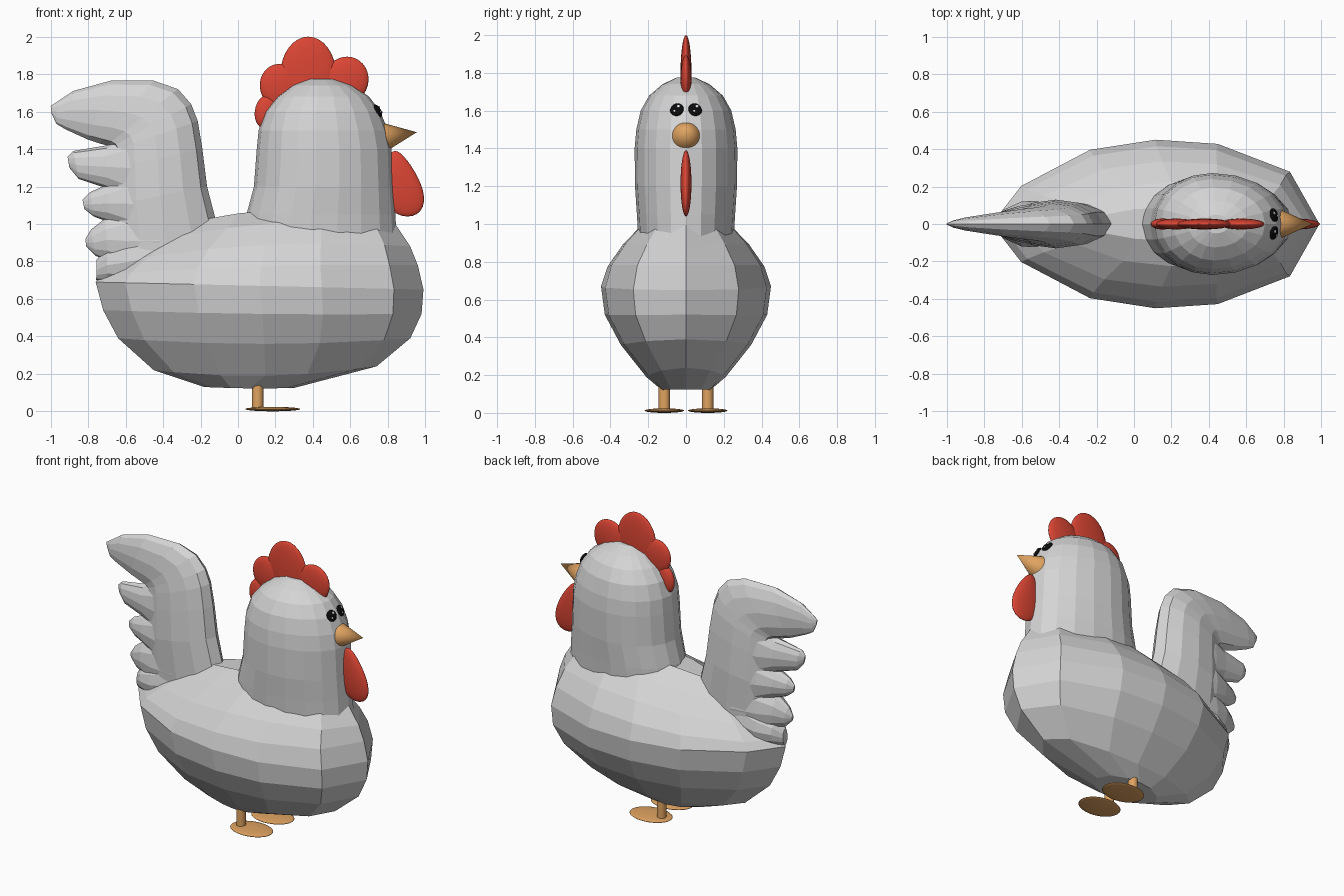
import bpy, bmesh, math
from mathutils import Matrix, Vector

if "Cube" in bpy.data.objects:
    bpy.data.objects.remove(bpy.data.objects["Cube"])


def material(name, rgb):
    m = bpy.data.materials.new(name)
    m.diffuse_color = (*rgb, 1)
    m.use_nodes = True
    m.node_tree.nodes["Principled BSDF"].inputs["Base Color"].default_value = m.diffuse_color
    return m


FEATHER = material("feather_grey", (0.66, 0.66, 0.66))
RED = material("comb_red", (0.71, 0.06, 0.034))
ORANGE = material("beak_orange", (0.75, 0.37, 0.12))
BLACK = material("eye_black", (0.003, 0.003, 0.003))
WHITE = material("glint_white", (0.9, 0.9, 0.9))


def finish(name, bm, mat, smooth=False):
    bmesh.ops.recalc_face_normals(bm, faces=bm.faces)
    me = bpy.data.meshes.new(name)
    bm.to_mesh(me)
    bm.free()
    me.materials.append(mat)
    ob = bpy.data.objects.new(name, me)
    bpy.context.collection.objects.link(ob)
    if smooth:
        for p in me.polygons:
            p.use_smooth = True
    return ob


def loft(name, rings, mat):
    """Skin a list of equally long closed rings and cap both ends."""
    bm = bmesh.new()
    rows = [[bm.verts.new(p) for p in r] for r in rings]
    n = len(rows[0])
    for a, b in zip(rows, rows[1:]):
        for i in range(n):
            j = (i + 1) % n
            bm.faces.new((a[i], a[j], b[j], b[i]))
    bm.faces.new(rows[0])
    bm.faces.new(rows[-1])
    bmesh.ops.remove_doubles(bm, verts=bm.verts, dist=0.0005)
    return finish(name, bm, mat)


def ellipsoid(name, loc, scale, mat, rot=None, seg=32, shape=None):
    bm = bmesh.new()
    bmesh.ops.create_uvsphere(bm, u_segments=seg, v_segments=seg // 2, radius=1)
    for v in bm.verts:
        if shape:
            v.co = shape(v.co)
        v.co = Vector([c * s for c, s in zip(v.co, scale)])
    bm.transform(Matrix.Translation(loc) @ (rot or Matrix()))
    return finish(name, bm, mat, True)


def cylinder(name, loc, r, depth, mat, seg=24, r2=None, rot=None):
    bm = bmesh.new()
    bmesh.ops.create_cone(bm, cap_ends=True, segments=seg, radius1=r,
                          radius2=r if r2 is None else r2, depth=depth)
    bm.transform(Matrix.Translation(loc) @ (rot or Matrix()))
    ob = finish(name, bm, mat)
    bpy.context.view_layer.objects.active = ob
    ob.select_set(True)
    bpy.ops.object.shade_smooth_by_angle(angle=math.radians(40))
    ob.select_set(False)
    return ob


# body: boat-shaped rings with a keel at each end
# (rear x, rear z, front x, front z, half width, mid-length rise)
LEVELS = [(-.18, .13, .30, .125, .13, -.005), (-.45, .22, .74, .24, .21, -.04),
          (-.64, .39, .92, .39, .345, -.03), (-.72, .54, .98, .52, .43, -.01),
          (-.76, .69, .99, .65, .45, 0), (-.72, .73, .96, .78, .415, .02),
          (-.62, .80, .92, .88, .335, .05), (-.44, .91, .84, 1.0, .225, .05),
          (-.30, 1.0, .72, 1.05, .09, .05)]
PLAN = [(.09, .45), (.3, .88), (.5, 1), (.69, .95), (.91, .62)]
rings = []
for xr, zr, xf, zf, w, rise in LEVELS:
    def pt(u, k):
        return (xr + (xf - xr) * u, k * w, zr + (zf - zr) * u + rise * 4 * u * (1 - u))
    rings.append([pt(0, 0)] + [pt(u, -k) for u, k in PLAN] + [pt(1, 0)]
                 + [pt(u, k) for u, k in reversed(PLAN)])
loft("body", rings, FEATHER)

# neck and head: egg-shaped rings (z, rear x, front x, half width)
HEAD = [(.88, .02, .85, .25), (1.05, .045, .84, .26), (1.2, .085, .83, .27),
        (1.4, .10, .82, .272), (1.5, .11, .80, .263), (1.6, .145, .76, .24),
        (1.68, .21, .70, .195), (1.74, .29, .61, .125), (1.775, .38, .51, .05)]
rings = []
for z, xr, xf, w in HEAD:
    xc = xr + (xf - xr) * .44
    ring = []
    for i in range(20):
        a = math.tau * i / 20
        c = math.cos(a)
        ring.append((xc + c * ((xf - xc) if c > 0 else (xc - xr)), w * math.sin(a), z))
    rings.append(ring)
loft("head_and_neck", rings, FEATHER)


def plume(name, stations):
    """Feather swept between an outer and an inner line: (ox, oz, ix, iz, half thickness)."""
    rings = []
    for ox, oz, ix, iz, t in stations:
        ring = []
        for i in range(12):
            a = math.tau * i / 12
            k = .5 + .5 * math.cos(a)
            ring.append((ix + (ox - ix) * k, t * math.sin(a), iz + (oz - iz) * k))
        rings.append(ring)
    loft(name, rings, FEATHER)


# tail: one tall plume and four short feathers that merge into it
plume("tail_plume", [(-.10, .95, -.66, .75, .12), (-.165, 1.2, -.67, 1.1, .13),
                     (-.19, 1.4, -.67, 1.3, .12), (-.215, 1.55, -.67, 1.39, .11),
                     (-.25, 1.64, -.68, 1.41, .10), (-.32, 1.72, -.70, 1.42, .09),
                     (-.45, 1.765, -.74, 1.43, .08), (-.68, 1.765, -.80, 1.45, .06),
                     (-.88, 1.71, -.92, 1.505, .035), (-.955, 1.66, -.97, 1.535, .02),
                     (-1, 1.63, -.995, 1.59, .004)])
plume("tail_feather_1", [(-.42, 1.55, -.42, 1.05, .115), (-.60, 1.48, -.60, 1.12, .09),
                         (-.70, 1.42, -.70, 1.19, .065), (-.88, 1.39, -.85, 1.24, .03),
                         (-.91, 1.36, -.90, 1.30, .006)])
plume("tail_feather_2", [(-.42, 1.32, -.42, .85, .12), (-.60, 1.27, -.60, .95, .1),
                         (-.70, 1.21, -.69, 1.01, .07), (-.79, 1.17, -.77, 1.04, .035),
                         (-.83, 1.13, -.82, 1.08, .008)])
plume("tail_feather_3", [(-.42, 1.12, -.42, .70, .12), (-.60, 1.08, -.60, .74, .1),
                         (-.71, 1.03, -.69, .80, .07), (-.785, .97, -.76, .83, .035),
                         (-.815, .92, -.81, .88, .008)])
plume("tail_feather_4", [(-.42, 1.0, -.42, .66, .12), (-.60, .92, -.60, .67, .12),
                         (-.70, .87, -.70, .69, .075), (-.755, .81, -.757, .70, .025)])

# comb: thin rounded lobes (x, z, rx, rz, lean)
LOBES = [(.375, 1.80, .148, .20, 0), (.225, 1.735, .108, .12, -15),
         (.575, 1.765, .12, .13, 25), (.15, 1.60, .06, .09, 10)]
for i, (x, z, rx, rz, lean) in enumerate(LOBES):
    ellipsoid(f"comb_lobe_{i + 1}", (x, 0, z), (rx, .029, rz), RED,
              Matrix.Rotation(math.radians(lean), 4, 'Y'))

# wattle: drop that narrows upwards
ellipsoid("wattle", (.872, 0, 1.215), (.103, .029, .175), RED,
          shape=lambda c: Vector((c.x * (1 - .35 * c.z) - .32 * c.z, c.y, c.z)))

# beak
direction = Vector((.17, 0, .025))
cylinder("beak", Vector((.785, 0, 1.465)) + direction / 2, .075, direction.length, ORANGE,
         r2=0, rot=direction.to_track_quat('Z', 'Y').to_matrix().to_4x4())

# eyes, glints, legs and feet on both sides
for side, s in (("left", 1), ("right", -1)):
    normal = Vector((.87, .22 * s, .48)).normalized()
    turn = normal.to_track_quat('Z', 'Y').to_matrix().to_4x4()
    eye = Vector((.747, .048 * s, 1.605))
    ellipsoid(f"{side}_eye", eye, (.037, .037, .014), BLACK, turn, 20)
    for n, (u, v, r) in enumerate(((.009, .014, .009), (-.009, -.014, .007))):
        spot = eye + turn.to_3x3() @ Vector((u, v, .0125))
        ellipsoid(f"{side}_eye_glint_{n + 1}", spot, (r, r, .004), WHITE, turn, 12)
    cylinder(f"{side}_leg", (.105, .115 * s, .11), .03, .2, ORANGE, 16)
    ellipsoid(f"{side}_foot", (.185, .115 * s, .012), (.147, .105, .012), ORANGE)
